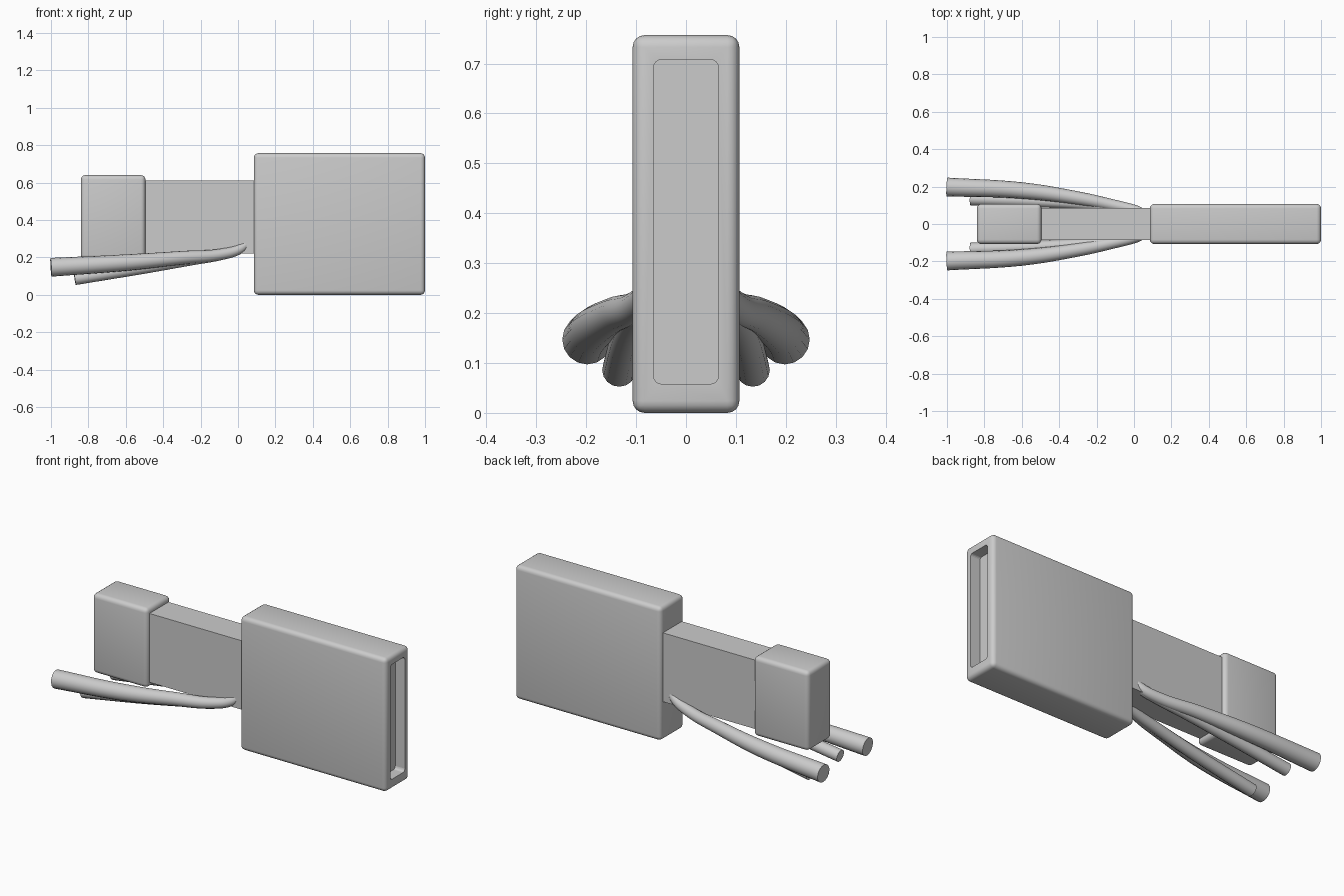
import bpy

if "Cube" in bpy.data.objects:
    bpy.data.objects.remove(bpy.data.objects["Cube"])


def block(name, x0, x1, y, z0, z1, bevel=0.0):
    """Box from its extents, centred on y, with optional rounded edges."""
    bpy.ops.mesh.primitive_cube_add(size=1, location=((x0 + x1) / 2, 0, (z0 + z1) / 2))
    ob = bpy.context.object
    ob.name = name
    ob.scale = (x1 - x0, 2 * y, z1 - z0)
    bpy.ops.object.transform_apply(location=True, rotation=False, scale=True)
    if bevel:
        m = ob.modifiers.new("round", 'BEVEL')
        m.width = bevel
        m.segments = 4
        bpy.ops.object.modifier_apply(modifier=m.name)
        bpy.ops.object.shade_smooth_by_angle()
    return ob


def cable_pair(name, points):
    """Tapered tube through (x, y, z, radius) points, mirrored across y."""
    cu = bpy.data.curves.new(name, 'CURVE')
    cu.dimensions = '3D'
    cu.bevel_depth = 1.0
    cu.bevel_resolution = 6
    cu.use_fill_caps = True
    sp = cu.splines.new('BEZIER')
    sp.resolution_u = 8
    sp.bezier_points.add(len(points) - 1)
    for bp, (x, y, z, r) in zip(sp.bezier_points, points):
        bp.co = (x, y, z)
        bp.radius = r
        bp.handle_left_type = bp.handle_right_type = 'AUTO'
    ob = bpy.data.objects.new(name, cu)
    bpy.context.collection.objects.link(ob)
    bpy.ops.object.select_all(action='DESELECT')
    ob.select_set(True)
    bpy.context.view_layer.objects.active = ob
    bpy.ops.object.convert(target='MESH')
    ob = bpy.context.object
    m = ob.modifiers.new("mirror", 'MIRROR')
    m.use_axis = (False, True, False)
    bpy.ops.object.modifier_apply(modifier=m.name)
    bpy.ops.object.shade_smooth_by_angle()


# Large housing with a shallow rounded slot in its end
housing = block("housing", 0.085, 1.0, 0.107, 0.0, 0.757, 0.024)
slot = block("slot_cutter", 0.94, 1.06, 0.065, 0.058, 0.708)
m = slot.modifiers.new("round", 'BEVEL')
m.width = 0.016
m.segments = 4
m.limit_method = 'ANGLE'
# round only the edges that run along the slot depth
w = slot.data.attributes.new("bevel_weight_edge", 'FLOAT', 'EDGE')
for e in slot.data.edges:
    a, b = (slot.data.vertices[i].co for i in e.vertices)
    w.data[e.index].value = 1.0 if abs(a.x - b.x) > 0.05 else 0.0
m.limit_method = 'WEIGHT'
cut = housing.modifiers.new("slot", 'BOOLEAN')
cut.operation = 'DIFFERENCE'
cut.solver = 'EXACT'
cut.object = slot
bpy.context.view_layer.objects.active = housing
bpy.ops.object.modifier_apply(modifier=cut.name)
bpy.data.objects.remove(slot)
bpy.ops.object.select_all(action='DESELECT')
housing.select_set(True)
bpy.ops.object.shade_smooth_by_angle()

# Neck and end collar
block("neck", -0.52, 0.11, 0.085, 0.22, 0.61)
block("end_collar", -0.84, -0.495, 0.107, 0.19, 0.64, 0.024)

# Two pairs of cables flaring out from the neck
cable_pair("outer_cables", [
    (-1.0, 0.198, 0.147, 0.050), (-0.6, 0.179, 0.172, 0.044),
    (-0.3, 0.138, 0.198, 0.036), (-0.08, 0.094, 0.218, 0.030),
    (0.01, 0.074, 0.245, 0.026), (0.06, 0.055, 0.285, 0.020)])
cable_pair("inner_cables", [
    (-0.873, 0.134, 0.086, 0.034), (-0.5, 0.121, 0.145, 0.032),
    (-0.25, 0.105, 0.187, 0.030), (-0.08, 0.086, 0.215, 0.027),
    (0.01, 0.068, 0.242, 0.023), (0.05, 0.055, 0.275, 0.018)])
